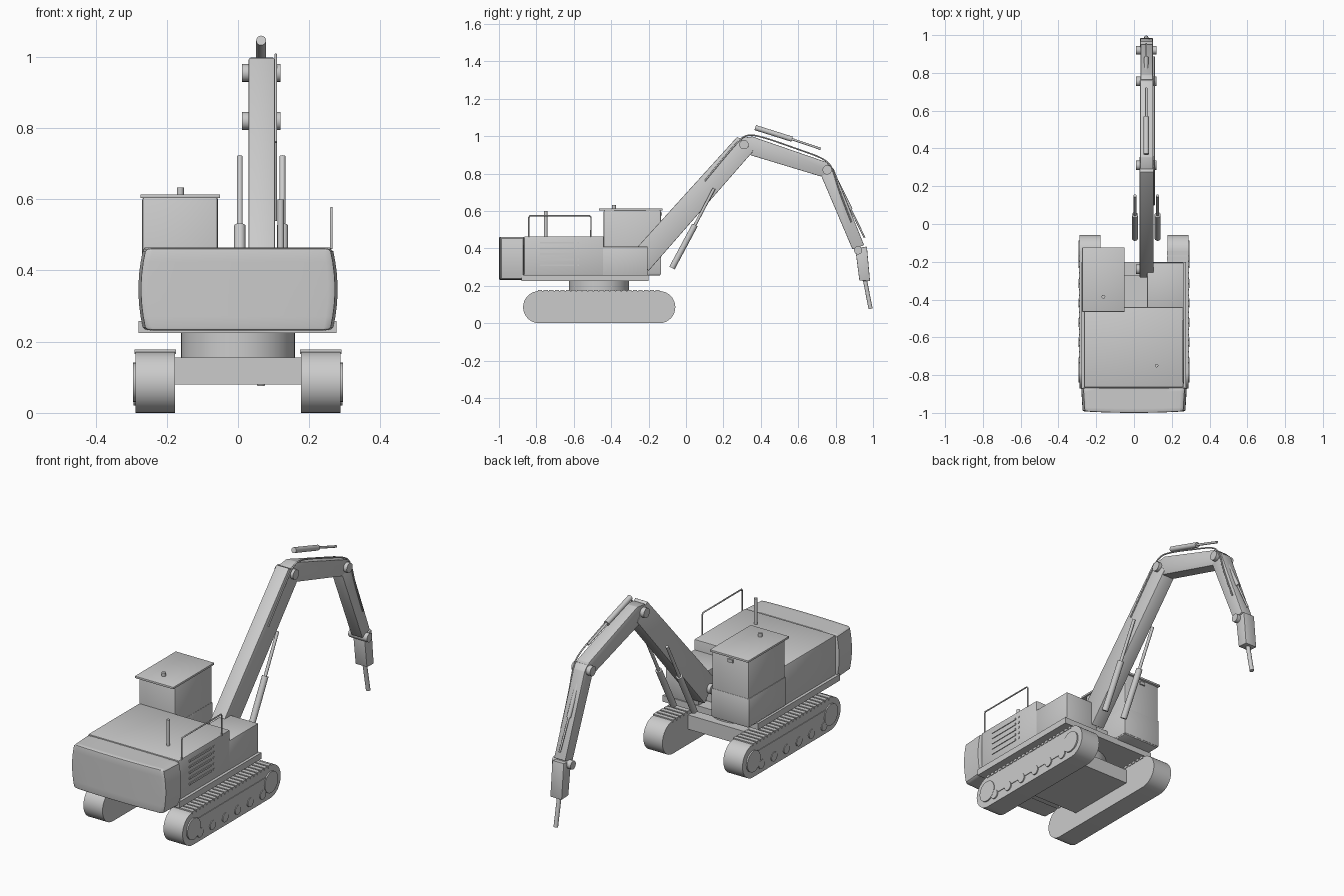
import bpy, bmesh, math
from mathutils import Vector

cube = bpy.data.objects.get("Cube")
if cube:
    bpy.data.objects.remove(cube, do_unlink=True)

grey = bpy.data.materials.new("plain grey")
grey.use_nodes = True
grey.diffuse_color = (0.6, 0.6, 0.6, 1)
grey.node_tree.nodes["Principled BSDF"].inputs["Base Color"].default_value = (0.6, 0.6, 0.6, 1)


def finish(name, bm, bevel=0.0, segments=2):
    """Turn a bmesh into a named, shaded object."""
    bmesh.ops.recalc_face_normals(bm, faces=bm.faces)
    if bevel:
        bmesh.ops.bevel(bm, geom=bm.edges[:], offset=bevel, segments=segments,
                        affect='EDGES', profile=0.5, clamp_overlap=True)
    mesh = bpy.data.meshes.new(name)
    bm.to_mesh(mesh)
    bm.free()
    mesh.materials.append(grey)
    obj = bpy.data.objects.new(name, mesh)
    bpy.context.collection.objects.link(obj)
    bpy.ops.object.select_all(action='DESELECT')
    obj.select_set(True)
    bpy.context.view_layer.objects.active = obj
    bpy.ops.object.shade_smooth_by_angle(angle=math.radians(35))
    return obj


def box(name, x, y, z, bevel=0.0):
    """Box given by its (low, high) range on each axis."""
    bm = bmesh.new()
    bmesh.ops.create_cube(bm, size=1)
    for v in bm.verts:
        v.co = [(a + b) / 2 + c * (b - a) for (a, b), c in zip((x, y, z), v.co)]
    return finish(name, bm, bevel)


def prism(name, profile, x, bevel=0.0):
    """Side profile of (y, z) points pushed across the x range."""
    bm = bmesh.new()
    face = bm.faces.new([bm.verts.new((x[0], *p)) for p in profile])
    ext = bmesh.ops.extrude_face_region(bm, geom=[face])
    moved = [g for g in ext["geom"] if isinstance(g, bmesh.types.BMVert)]
    bmesh.ops.translate(bm, verts=moved, vec=(x[1] - x[0], 0, 0))
    return finish(name, bm, bevel)


def rod(name, start, end, radius, sides=24):
    """Cylinder between two points."""
    a, b = Vector(start), Vector(end)
    bm = bmesh.new()
    bmesh.ops.create_cone(bm, cap_ends=True, segments=sides, radius1=radius,
                          radius2=radius, depth=(b - a).length)
    turn = (b - a).to_track_quat('Z', 'Y').to_matrix()
    bmesh.ops.rotate(bm, verts=bm.verts, matrix=turn)
    bmesh.ops.translate(bm, verts=bm.verts, vec=(a + b) / 2)
    return finish(name, bm)


def tube(name, points, radius, kind='POLY'):
    """Round pipe along a path."""
    curve = bpy.data.curves.new(name, 'CURVE')
    curve.dimensions = '3D'
    curve.bevel_depth = radius
    curve.bevel_resolution = 2
    curve.use_fill_caps = True
    spline = curve.splines.new(kind)
    spline.points.add(len(points) - 1)
    for p, co in zip(spline.points, points):
        p.co = (*co, 1)
    if kind == 'NURBS':
        spline.use_endpoint_u = True
        spline.order_u = 3
    curve.materials.append(grey)
    obj = bpy.data.objects.new(name, curve)
    bpy.context.collection.objects.link(obj)
    return obj


# Crawler tracks, one on each side
REAR, FRONT, AXLE, R = -0.785, -0.143, 0.086, 0.086
stadium = []
for i in range(17):
    t = math.pi * (i / 16 - 0.5)
    stadium.append((FRONT + R * math.cos(t), AXLE + R * math.sin(t)))
for i in range(17):
    t = math.pi * (i / 16 + 0.5)
    stadium.append((REAR + R * math.cos(t), AXLE + R * math.sin(t)))

for side, s in (("right", -1), ("left", 1)):
    def span(a, b):
        return tuple(sorted((s * a, s * b)))
    prism(f"{side}_track", stadium, span(0.177, 0.288))
    for i in range(22):
        y = REAR + 0.005 + i * (FRONT - REAR) / 21.5
        box(f"{side}_track_pad", span(0.174, 0.291), (y - 0.011, y + 0.011), (0.165, 0.178))
    for y in (REAR, FRONT):
        rod(f"{side}_track_wheel", (s * 0.28, y, AXLE), (s * 0.295, y, AXLE), 0.055, 32)
    for i in range(6):
        y = -0.73 + i * 0.104
        rod(f"{side}_track_roller", (s * 0.28, y, 0.045), (s * 0.294, y, 0.045), 0.024)
    box(f"{side}_track_frame", span(0.28, 0.291), (REAR, FRONT), (0.048, 0.125))

# Undercarriage and slewing ring
box("undercarriage", (-0.18, 0.18), (-0.66, -0.27), (0.08, 0.155))
rod("slewing_ring", (0, -0.465, 0.15), (0, -0.465, 0.23), 0.16, 48)
box("platform", (-0.279, 0.276), (-0.88, -0.2), (0.225, 0.258))

# Engine house and front deck
box("engine_house", (-0.265, 0.262), (-0.865, -0.44), (0.255, 0.465), 0.006)
box("side_deck", (0.07, 0.262), (-0.445, -0.205), (0.255, 0.41), 0.004)
box("centre_deck", (-0.06, 0.07), (-0.445, -0.27), (0.255, 0.33))

# Counterweight with gently bulging sides and back
bm = bmesh.new()
bmesh.ops.create_cube(bm, size=2)
bmesh.ops.bevel(bm, geom=bm.edges[:], offset=0.07, segments=2, affect='EDGES', profile=0.5)
long_edges = [e for e in bm.edges if e.calc_length() > 1]
bmesh.ops.subdivide_edges(bm, edges=long_edges, cuts=6, use_grid_fill=True)
for v in bm.verts:
    x, y, z = v.co
    wide = 0.262 + 0.014 * (1 - z * z) + 0.004 * y
    deep = 0.063 + (0.008 * (1 - x * x) if y < 0 else 0)
    v.co = (x * wide, -0.929 + y * deep, 0.347 + z * 0.115)
finish("counterweight", bm)

# Cooling slots on the engine house
for i in range(5):
    z = 0.31 + i * 0.03
    box("cooling_slot", (0.26, 0.266), (-0.78, -0.6), (z - 0.005, z + 0.005))
    box("cooling_slot_end", (0.26, 0.265), (-0.58, -0.572), (z - 0.005, z + 0.005))

# Exhaust and handrail
rod("exhaust", (0.12, -0.75, 0.46), (0.12, -0.75, 0.6), 0.009)
rail = [(-0.84, 0.46), (-0.84, 0.565), (-0.835, 0.575), (-0.515, 0.575), (-0.508, 0.565), (-0.508, 0.46)]
tube("handrail", [(0.262, y, z) for y, z in rail], 0.004)

# Cab with overhanging roof
box("cab", (-0.269, -0.056), (-0.44, -0.135), (0.255, 0.606), 0.008)
box("cab_base", (-0.272, -0.054), (-0.44, -0.133), (0.262, 0.41), 0.004)
box("cab_roof", (-0.274, -0.05), (-0.465, -0.125), (0.603, 0.614), 0.002)
rod("roof_beacon", (-0.162, -0.385, 0.61), (-0.162, -0.385, 0.633), 0.01)
box("cab_lamp", (-0.18, -0.15), (-0.137, -0.128), (0.575, 0.592))

# Boom, link arm, stick and breaker
ARM = (0.03, 0.104)
prism("boom", [(-0.285, 0.38), (-0.2, 0.28), (0.36, 0.92), (0.275, 0.998)], ARM, 0.004)
prism("link_arm", [(0.29, 0.99), (0.355, 0.998), (0.755, 0.86), (0.78, 0.81),
                   (0.72, 0.785), (0.34, 0.9)], (0.033, 0.101), 0.003)
prism("stick", [(0.72, 0.795), (0.765, 0.85), (0.79, 0.825), (0.952, 0.417),
                (0.89, 0.395)], (0.035, 0.1), 0.003)
prism("breaker_body", [(0.905, 0.4), (0.967, 0.41), (0.984, 0.225), (0.927, 0.228)],
      (0.033, 0.1), 0.003)
rod("breaker_chisel", (0.065, 0.955, 0.24), (0.065, 0.987, 0.077), 0.011)

# Joint pins
for name, y, z, r in (("foot", -0.24, 0.345, 0.025), ("elbow", 0.31, 0.955, 0.025),
                      ("stick", 0.755, 0.82, 0.025), ("breaker", 0.92, 0.39, 0.022)):
    rod(f"{name}_pin", (0.011, y, z), (0.12, y, z), r)


# Hydraulic cylinders: thick barrel followed by a thin piston rod
def ram(name, x, a, b, c, thick, thin):
    rod(f"{name}_barrel", (x, *a), (x, *b), thick)
    rod(f"{name}_piston", (x, *b), (x, *c), thin)


for x in (0.005, 0.125):
    ram("boom_ram", x, (-0.075, 0.295), (0.048, 0.525), (0.15, 0.72), 0.016, 0.008)
ram("link_ram", 0.065, (0.37, 1.046), (0.567, 0.984), (0.72, 0.932), 0.014, 0.006)
ram("stick_ram", 0.065, (0.8, 0.768), (0.88, 0.61), (0.955, 0.457), 0.011, 0.005)

# Hydraulic hoses
hose = [(0.1, 0.76), (0.26, 0.955), (0.32, 1.01), (0.4, 1.0), (0.6, 0.93), (0.74, 0.88),
        (0.785, 0.83), (0.82, 0.7), (0.885, 0.54)]
tube("hose", [(0.106, y, z) for y, z in hose], 0.004, 'NURBS')
